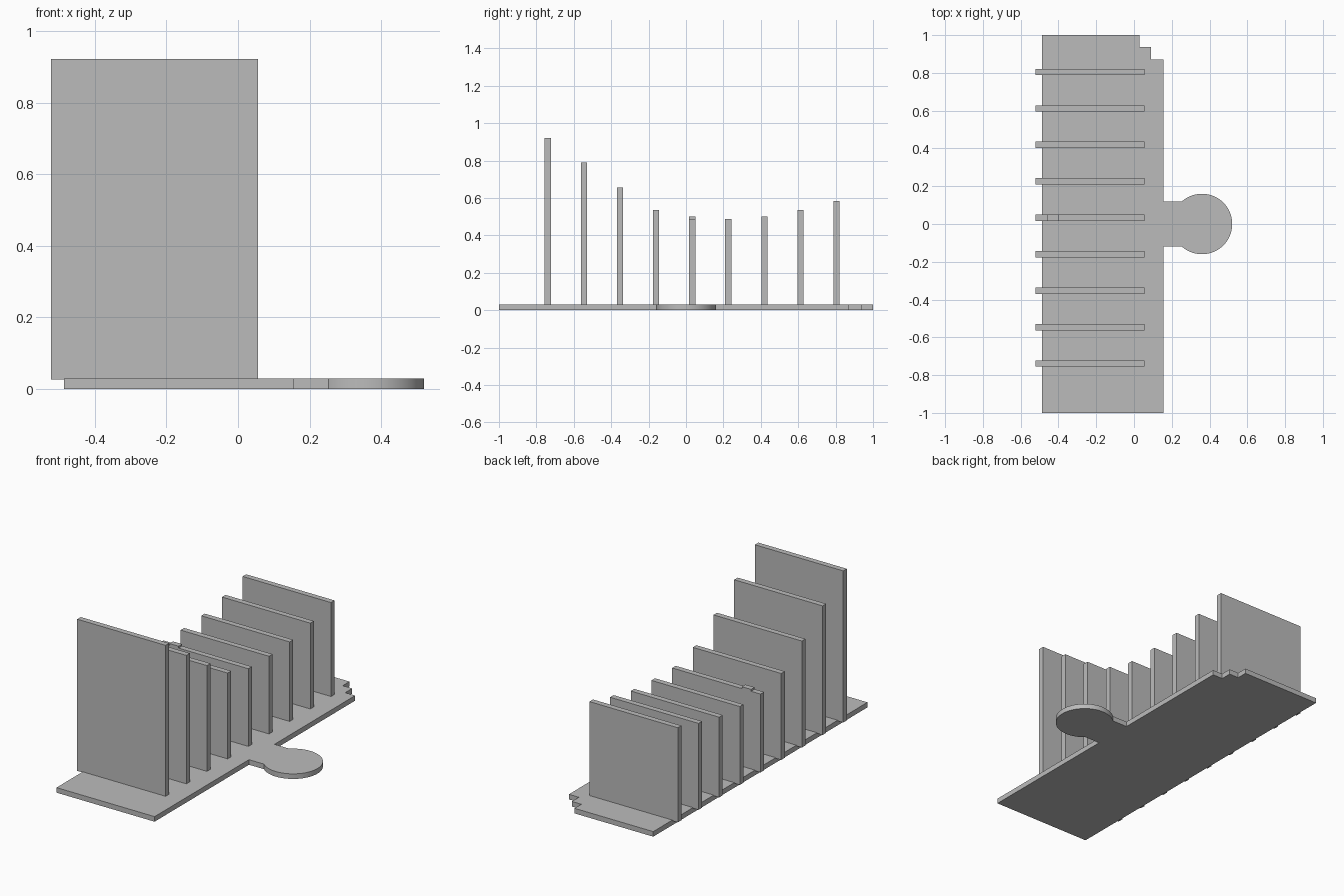
import bpy
import bmesh
from math import asin, cos, sin, pi, radians

cube = bpy.data.objects.get("Cube")
if cube:
    bpy.data.objects.remove(cube, do_unlink=True)

grey = bpy.data.materials.new("light grey")
grey.use_nodes = True
colour = (0.5, 0.5, 0.5, 1)
grey.diffuse_color = colour
grey.node_tree.nodes["Principled BSDF"].inputs["Base Color"].default_value = colour


def extrude(name, outline, z0, z1):
    """Solid prism from a counter-clockwise outline in plan."""
    bm = bmesh.new()
    face = bm.faces.new([bm.verts.new((x, y, z0)) for x, y in outline])
    top = bmesh.ops.extrude_face_region(bm, geom=[face])["geom"]
    verts = [v for v in top if isinstance(v, bmesh.types.BMVert)]
    bmesh.ops.translate(bm, verts=verts, vec=(0, 0, z1 - z0))
    bmesh.ops.recalc_face_normals(bm, faces=bm.faces)
    mesh = bpy.data.meshes.new(name)
    bm.to_mesh(mesh)
    bm.free()
    mesh.materials.append(grey)
    obj = bpy.data.objects.new(name, mesh)
    bpy.context.collection.objects.link(obj)
    return obj


def box(name, x0, x1, y, thickness, z0, z1):
    a, b = y - thickness / 2, y + thickness / 2
    return extrude(name, [(x0, a), (x1, a), (x1, b), (x0, b)], z0, z1)


# Base plate: straight sides, round tab on a short neck, stepped back corner
left, right, base_top = -0.486, 0.155, 0.03
disc_x, disc_r, neck = 0.36, 0.16, 0.119
start = -pi + asin(neck / disc_r)
steps = 64
arc = []
for i in range(steps + 1):
    t = start * (1 - 2 * i / steps)
    arc.append((disc_x + disc_r * cos(t), disc_r * sin(t)))
outline = [(left, -1), (right, -1), (right, -neck)] + arc + [
    (right, neck), (right, 0.872), (0.09, 0.872), (0.09, 0.937),
    (0.028, 0.937), (0.028, 1), (left, 1)]
base = extrude("base_plate", outline, 0, base_top)
bpy.ops.object.select_all(action="DESELECT")
base.select_set(True)
bpy.context.view_layer.objects.active = base
bpy.ops.object.shade_smooth_by_angle(angle=radians(30))

# Row of upright panels, tallest at the front
panel_y, spacing, thickness = -0.739, 0.193, 0.033
heights = [0.922, 0.789, 0.655, 0.537, 0.489, 0.489, 0.5, 0.537, 0.585]
for i, height in enumerate(heights):
    box(f"panel_{i + 1}", -0.522, 0.056, panel_y + i * spacing,
        thickness, 0.026, height)

# Small raised block on the middle panel
box("middle_panel_block", -0.46, -0.4, panel_y + 4 * spacing,
    thickness, heights[4] - 0.01, 0.5)
